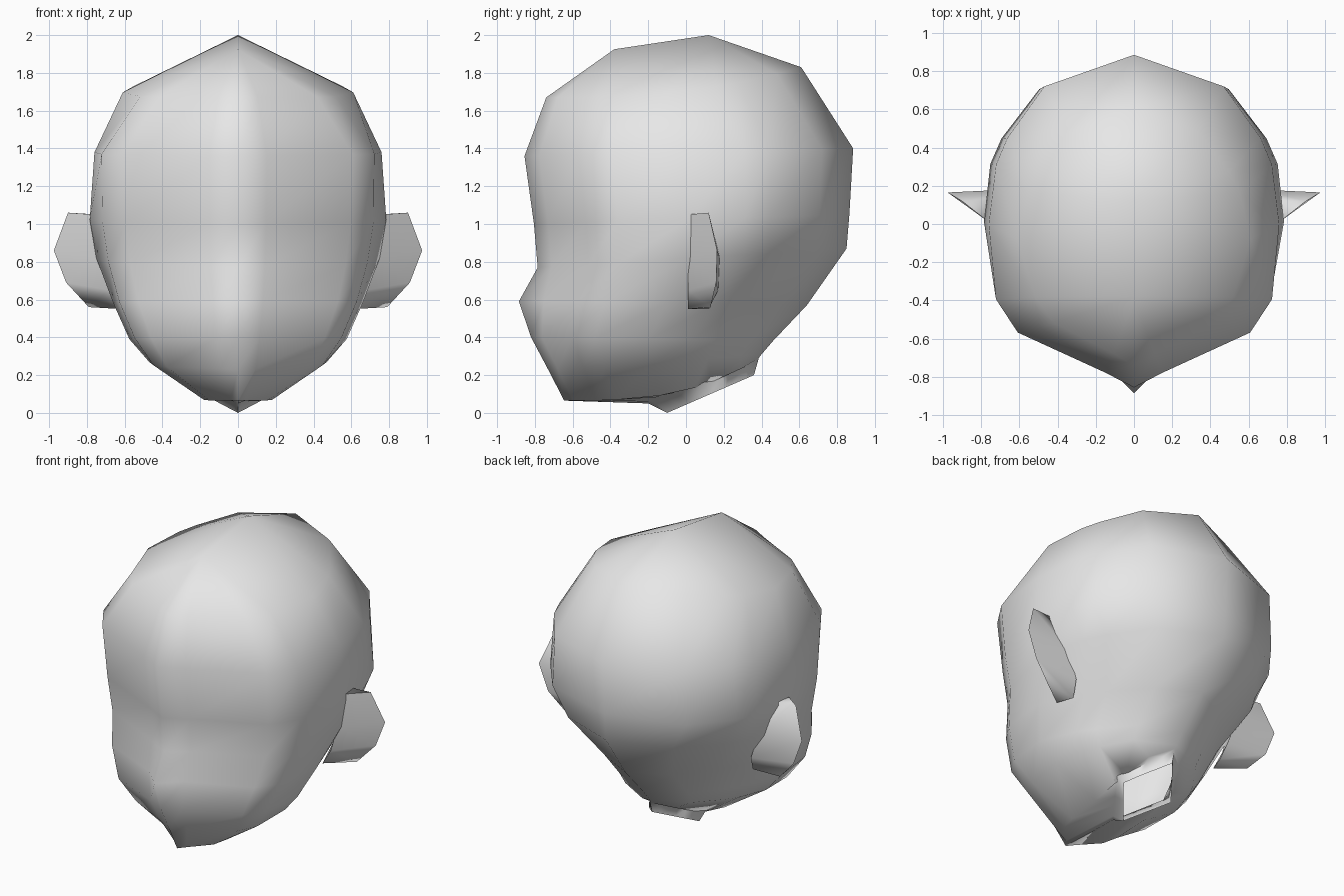
import bpy
import bmesh
import math

# Remove the default object
default_cube = bpy.data.objects.get("Cube")
if default_cube:
    bpy.data.objects.remove(default_cube, do_unlink=True)


def make_material(name, colour):
    material = bpy.data.materials.new(name)
    material.use_nodes = True
    material.diffuse_color = colour
    material.node_tree.nodes["Principled BSDF"].inputs["Base Color"].default_value = colour
    return material


clay = make_material("light grey", (0.8, 0.8, 0.8, 1))


def finish(bm, name):
    """Turn a bmesh into a smooth shaded object with outward normals."""
    bmesh.ops.recalc_face_normals(bm, faces=bm.faces)
    mesh = bpy.data.meshes.new(name)
    bm.to_mesh(mesh)
    bm.free()
    mesh.materials.append(clay)
    obj = bpy.data.objects.new(name, mesh)
    bpy.context.collection.objects.link(obj)
    bpy.ops.object.select_all(action="DESELECT")
    obj.select_set(True)
    bpy.context.view_layer.objects.active = obj
    bpy.ops.object.shade_smooth_by_angle(angle=math.radians(80))
    return obj


def bridge(bm, lower, upper, closed=True):
    """Join two rows of vertices with quads."""
    count = len(lower)
    for i in range(count if closed else count - 1):
        j = (i + 1) % count
        bm.faces.new((lower[i], lower[j], upper[j], upper[i]))


def clamp(value):
    return max(0, min(1, value))


# Half outlines: share of width, share of depth from front to back
SKULL = [(0, 0), (.2, .045), (.8, .165), (.95, .265), (1, .49),
         (.97, .67), (.9, .75), (.65, .905), (0, 1)]
DIAMOND = [(1 - abs(2 * depth - 1), depth) for _, depth in SKULL]

# Skull rings from crown to chin: front y, front z, back y, back z,
# half width, front taper, back taper, bend of the height along the depth
RINGS = [(-.74, 1.67, .61, 1.83, .61, .14, .15, 2.5),
         (-.855, 1.36, .885, 1.4, .76, 0, .05, 1),
         (-.805, 1, .865, 1.05, .785, .05, .03, 1),
         (-.785, .77, .85, .87, .75, .05, .2, 1),
         (-.82, .59, .64, .57, .66, 0, .4, 1),
         (-.82, .4, .46, .38, .575, 0, .32, 1),
         (-.73, .23, .4, .31, .47, 0, .2, 1),
         (-.645, .065, .385, .29, .19, 0, 0, 3)]
# Neck rings: the collar and the rim of the open end
NECK_RINGS = [(-.2, .05, .38, .27, .21, 0, 0, 1),
              (-.1, 0, .36, .2, .19, 0, 0, 1)]
NOSE_RING = 4
NOSE_TIP_Y = -.885


def make_ring(bm, ring, outline):
    front_y, front_z, back_y, back_z, width, front_taper, back_taper, bend = ring
    half = []
    for across, depth in outline:
        taper = (front_taper * clamp((.49 - depth) / .3)
                 + back_taper * clamp((depth - .5) / .4))
        half.append((width * across * (1 - taper),
                     front_y + (back_y - front_y) * depth,
                     front_z + (back_z - front_z) * depth ** bend))
    mirrored = [(-x, y, z) for x, y, z in reversed(half[1:-1])]
    return [bm.verts.new(co) for co in half + mirrored]


def build_head():
    bm = bmesh.new()
    rows = [make_ring(bm, ring, SKULL) for ring in RINGS]
    rows += [make_ring(bm, ring, DIAMOND) for ring in NECK_RINGS]
    for upper, lower in zip(rows, rows[1:]):
        bridge(bm, lower, upper)

    # Nose: pull out the middle vertex of its ring
    rows[NOSE_RING][0].co.y = NOSE_TIP_Y

    # Crown: two ridge points fanned out to the top ring
    fore = bm.verts.new((0, -.38, 1.925))
    peak = bm.verts.new((0, .12, 2))
    top = rows[0]
    side = 4
    for i in range(len(top)):
        j = (i + 1) % len(top)
        in_front = j <= side if i < side else i >= len(top) - side
        bm.faces.new((top[i], top[j], fore if in_front else peak))
    for i in (side, len(top) - side):
        bm.faces.new((fore, peak, top[i]))
    return finish(bm, "head")


def build_ear(name, side):
    """Wedge-shaped flap: an outer rim joined to a front and a back root."""
    bm = bmesh.new()
    rim = [(.9, .12, 1.06), (.975, .165, .86), (.91, .16, .69), (.79, .13, .56)]
    # Root: front x, back x, back y, z
    root = [(.76, .74, .12, 1.05), (.73, .66, .18, .82),
            (.68, .6, .17, .65), (.62, .58, .12, .55)]
    rim_row = [bm.verts.new((side * x, y, z)) for x, y, z in rim]
    front_row = [bm.verts.new((side * x, .01, z)) for x, _, _, z in root]
    back_row = [bm.verts.new((side * x, y, z)) for _, x, y, z in root]
    bridge(bm, front_row, rim_row, closed=False)
    bridge(bm, rim_row, back_row, closed=False)
    bridge(bm, back_row, front_row, closed=False)
    for k in (0, -1):
        bm.faces.new((rim_row[k], front_row[k], back_row[k]))
    return finish(bm, name)


build_head()
build_ear("left_ear", 1)
build_ear("right_ear", -1)
